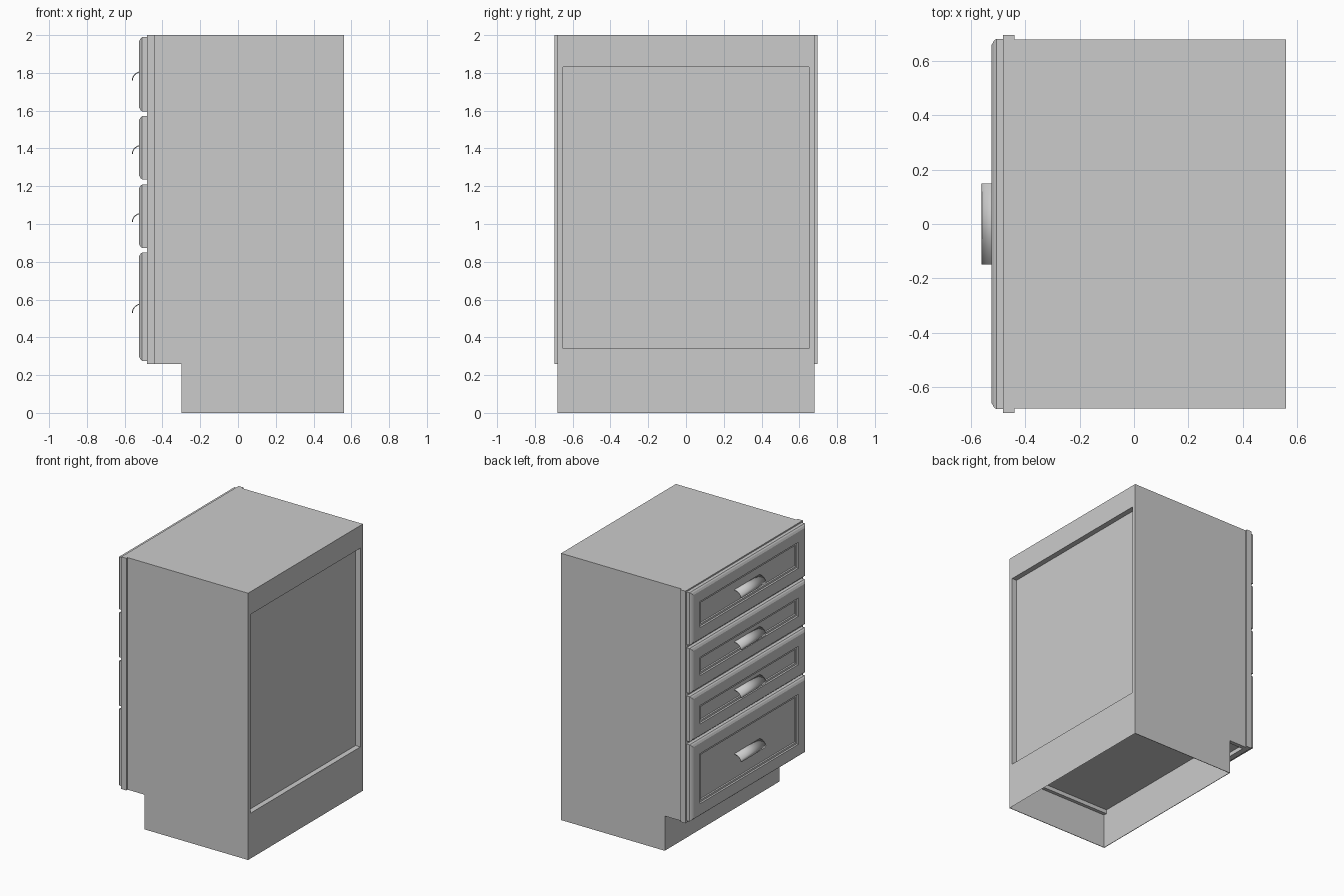
import bpy, bmesh, math

if "Cube" in bpy.data.objects:
    bpy.data.objects.remove(bpy.data.objects["Cube"], do_unlink=True)

# One flat colour for everything
GREY = (0.6, 0.6, 0.6, 1)
grey = bpy.data.materials.new("light grey")
grey.use_nodes = True
grey.diffuse_color = GREY
grey.node_tree.nodes["Principled BSDF"].inputs["Base Color"].default_value = GREY


def finish(name, bm):
    bmesh.ops.recalc_face_normals(bm, faces=bm.faces)
    mesh = bpy.data.meshes.new(name)
    bm.to_mesh(mesh)
    bm.free()
    mesh.materials.append(grey)
    obj = bpy.data.objects.new(name, mesh)
    bpy.context.collection.objects.link(obj)
    return obj


def box(name, x, y, z):
    bm = bmesh.new()
    bmesh.ops.create_cube(bm, size=1)
    for v in bm.verts:
        for i, (lo, hi) in enumerate((x, y, z)):
            v.co[i] = lo if v.co[i] < 0 else hi
    return finish(name, bm)


def prism(name, outline, y0, y1):
    """Extrude an x-z outline along y."""
    bm = bmesh.new()
    face = bm.faces.new([bm.verts.new((x, y0, z)) for x, z in outline])
    ext = bmesh.ops.extrude_face_region(bm, geom=[face])["geom"]
    for v in ext:
        if isinstance(v, bmesh.types.BMVert):
            v.co.y = y1
    return finish(name, bm)


def stepped_panel(name, rings, closed=False):
    """Nested rectangles (half width, bottom, top, x), bridged and capped."""
    bm = bmesh.new()
    loops = [[bm.verts.new((x, y, z)) for y, z in ((-w, lo), (w, lo), (w, hi), (-w, hi))]
             for w, lo, hi, x in rings]
    for a, b in zip(loops, loops[1:]):
        for i in range(4):
            j = (i + 1) % 4
            bm.faces.new((a[i], a[j], b[j], b[i]))
    bm.faces.new(loops[-1])
    if closed:
        bm.faces.new(reversed(loops[0]))
    return finish(name, bm)


HALF, FRONT, BACK = 0.68, -0.44, 0.56
KICK_X, KICK_Z, FLOOR = -0.30, 0.26, 0.29

# Carcass sides: thin notched skins with a thicker lining above the toe kick
notched = [(KICK_X, 0), (BACK, 0), (BACK, 2), (FRONT, 2), (FRONT, KICK_Z), (KICK_X, KICK_Z)]
for side, s in (("left", 1), ("right", -1)):
    prism(side + "_side", notched, s * HALF, s * (HALF - 0.004))
    box(side + "_side_lining", (FRONT, BACK - 0.05),
        sorted((s * (HALF - 0.004), s * (HALF - 0.03))), (KICK_Z, 1.99))

# Top, floor and toe kick
inner = (-HALF + 0.004, HALF - 0.004)
box("top_panel", (FRONT, BACK), inner, (1.97, 2))
box("floor_panel", (FRONT, BACK - 0.04), inner, (FLOOR, FLOOR + 0.03))
box("toe_kick", (KICK_X, KICK_X + 0.004), inner, (0, FLOOR))

# Back with its large recessed panel
stepped_panel("back_panel", [
    (HALF, 0, 2, BACK), (0.65, 0.34, 1.83, BACK), (0.65, 0.34, 1.83, BACK - 0.04)])

# Face frame
box("face_frame", (-0.482, FRONT), (-0.695, 0.695), (KICK_Z, 2))

# Moulding steps of a drawer front: (inset, x)
moulding = [(0, -0.482), (0, -0.507), (0.008, -0.516), (0.022, -0.524),
            (0.1, -0.524), (0.106, -0.516), (0.118, -0.514), (0.122, -0.506)]


def cup_pull(name, z_top):
    """Thin quarter-round grip, open underneath, with softened tip corners."""
    bm = bmesh.new()
    steps = 8
    rows = []
    for i in range(steps + 1):
        a = math.pi / 2 * i / steps
        x = -0.506 - 0.056 * math.sin(a)
        z = z_top - 0.05 * (1 - math.cos(a))
        w = 0.15 - (0.008 if i == steps else 0)
        rows.append([bm.verts.new((x, s * w, z)) for s in (-1, 1)])
    for a, b in zip(rows, rows[1:]):
        bm.faces.new((a[0], a[1], b[1], b[0]))
    obj = finish(name, bm)
    for p in obj.data.polygons:
        p.use_smooth = True
    if obj.data.polygons[0].normal.z < 0:
        obj.data.flip_normals()
    thick = obj.modifiers.new("thickness", "SOLIDIFY")
    thick.thickness = 0.005
    thick.offset = -1


# Drawer fronts with their pulls: bottom, top, pull height
drawers = [("top", 1.595, 1.99, 1.81), ("upper", 1.235, 1.572, 1.42),
           ("lower", 0.872, 1.21, 1.06), ("bottom", 0.275, 0.85, 0.58)]
for label, lo, hi, pull in drawers:
    stepped_panel(label + "_drawer_front",
                  [(0.682 - d, lo + d, hi - d, x) for d, x in moulding], closed=True)
    cup_pull(label + "_drawer_pull", pull)

# Make sure the open back surface faces outward
back = bpy.data.objects["back_panel"].data
if back.polygons[-1].normal.x < 0:
    back.flip_normals()
